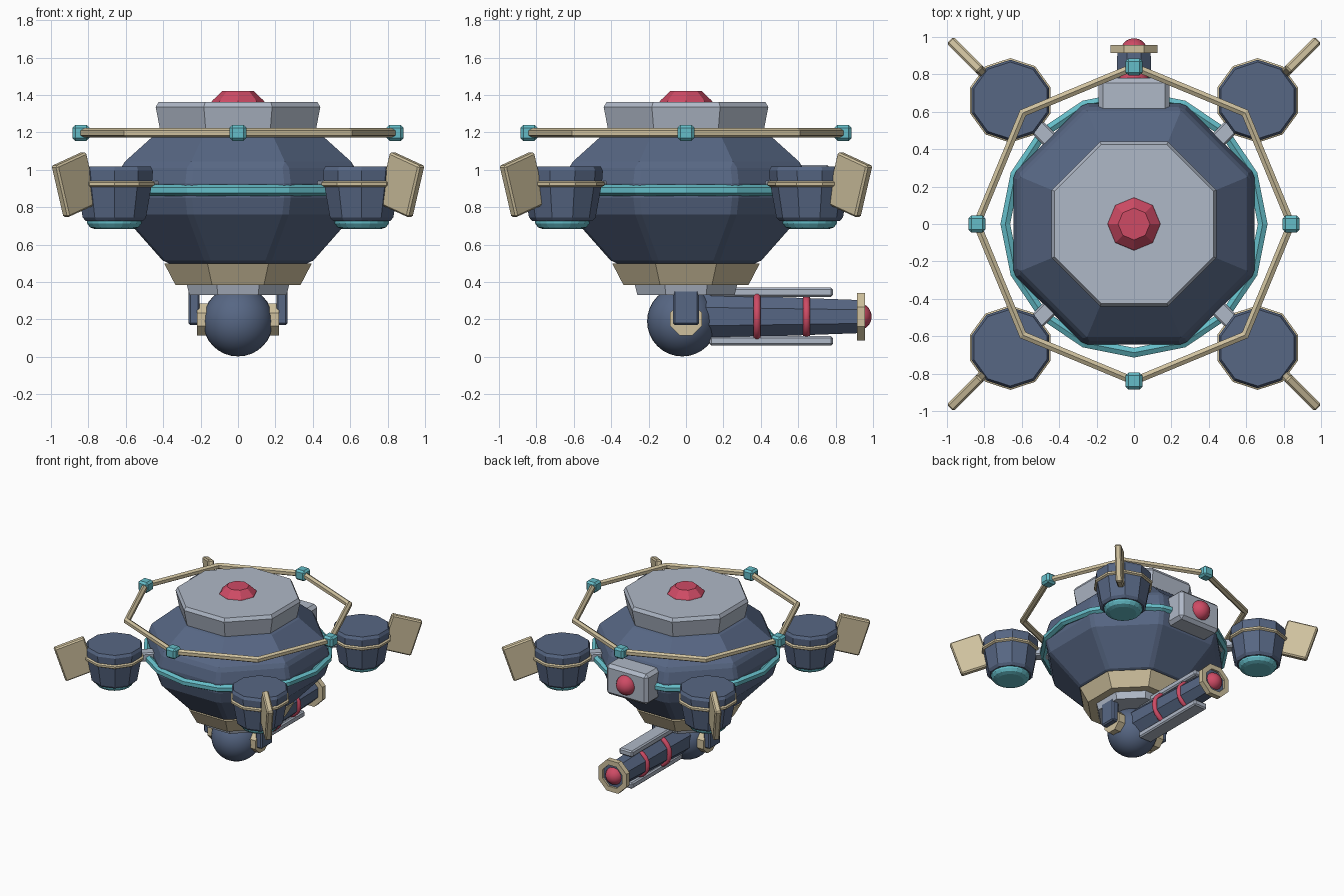
import bpy, bmesh, math
from mathutils import Matrix

cube = bpy.data.objects.get("Cube")
if cube:
    bpy.data.objects.remove(cube, do_unlink=True)


def material(name, rgb):
    m = bpy.data.materials.new(name)
    m.use_nodes = True
    m.diffuse_color = (*rgb, 1)
    m.node_tree.nodes["Principled BSDF"].inputs["Base Color"].default_value = (*rgb, 1)
    return m


NAVY = material("navy", (0.095, 0.135, 0.23))
GREY = material("pale_grey", (0.43, 0.48, 0.57))
TAN = material("sand", (0.62, 0.53, 0.34))
TEAL = material("teal", (0.13, 0.51, 0.58))
RED = material("crimson", (0.62, 0.07, 0.13))


def T(x, y, z):
    return Matrix.Translation((x, y, z))


def R(deg, axis):
    return Matrix.Rotation(math.radians(deg), 4, axis)


def finish(bm, name, mat, matrix, bevel=0, smooth=False):
    bmesh.ops.recalc_face_normals(bm, faces=bm.faces)
    mesh = bpy.data.meshes.new(name)
    bm.to_mesh(mesh)
    bm.free()
    mesh.materials.append(mat)
    ob = bpy.data.objects.new(name, mesh)
    bpy.context.collection.objects.link(ob)
    ob.matrix_world = matrix
    for p in mesh.polygons:
        p.use_smooth = smooth
    if bevel:
        b = ob.modifiers.new("bevel", 'BEVEL')
        b.width, b.segments, b.limit_method = bevel, 1, 'ANGLE'
    return ob


def lathe(name, mat, profile, sides=8, matrix=Matrix(), flat=True, bevel=0, turn=0, smooth=False):
    """Capped prism around z; flat=True measures radii to the flats, which face the axes."""
    bm = bmesh.new()
    grow = 1 / math.cos(math.pi / sides) if flat else 1
    start = math.pi / sides if flat else math.radians(turn)
    rings = []
    for r, z in profile:
        angles = [start + math.tau * i / sides for i in range(sides)]
        rings.append([bm.verts.new((r * grow * math.cos(a), r * grow * math.sin(a), z)) for a in angles])
    for lo, hi in zip(rings, rings[1:]):
        for i in range(sides):
            j = (i + 1) % sides
            bm.faces.new((lo[i], lo[j], hi[j], hi[i]))
    bm.faces.new(rings[0])
    bm.faces.new(rings[-1])
    return finish(bm, name, mat, matrix, bevel, smooth)


def torus(name, mat, major, minor, sides, matrix, tube=6, turn=0, smooth=False):
    bm = bmesh.new()
    grid = []
    for i in range(sides):
        a = math.tau * i / sides + math.radians(turn)
        row = []
        for k in range(tube):
            b = math.tau * (k + 0.5) / tube
            r = major + minor * math.cos(b)
            row.append(bm.verts.new((r * math.cos(a), r * math.sin(a), minor * math.sin(b))))
        grid.append(row)
    for i in range(sides):
        p, q = grid[i], grid[(i + 1) % sides]
        for k in range(tube):
            n = (k + 1) % tube
            bm.faces.new((p[k], q[k], q[n], p[n]))
    return finish(bm, name, mat, matrix, 0, smooth)


def box(name, mat, size, matrix, bevel=0.01):
    bm = bmesh.new()
    bmesh.ops.create_cube(bm, size=1, matrix=Matrix.Diagonal((*size, 1)))
    return finish(bm, name, mat, matrix, bevel)


def ball(name, mat, radius, matrix, u=32, v=16):
    bm = bmesh.new()
    bmesh.ops.create_uvsphere(bm, u_segments=u, v_segments=v, radius=radius)
    return finish(bm, name, mat, matrix, 0, True)


# Main hull, cap, top light and collars
lathe("hull", NAVY, [(0.39, 0.5), (0.62, 0.76), (0.645, 0.85), (0.645, 0.93),
                     (0.62, 1.03), (0.42, 1.21)], bevel=0.02)
lathe("top_cap", GREY, [(0.41, 1.18), (0.44, 1.335), (0.425, 1.362)])
lathe("top_light", RED, [(0.148, 1.35), (0.137, 1.37), (0.085, 1.42)], flat=False)
lathe("lower_collar", TAN, [(0.335, 0.385), (0.395, 0.5)])
lathe("neck", GREY, [(0.26, 0.33), (0.275, 0.39)])
torus("hull_band", TEAL, 0.688, 0.03, 16, T(0, 0, 0.89))

# Floating rail with corner nodes
torus("upper_rail", TAN, 0.84, 0.025, 8, T(0, 0, 1.197))
for a in range(0, 360, 90):
    box("rail_node", TEAL, (0.09, 0.09, 0.085), R(a, 'Z') @ T(0.84, 0, 1.197), 0.015)

# Four corner pods with strut and fin
for a in range(45, 360, 90):
    turn = R(a, 'Z')
    pod = turn @ T(0.935, 0, 0) @ R(-a, 'Z')
    lathe("pod_body", NAVY, [(0.16, 0.725), (0.178, 0.745), (0.212, 0.93), (0.217, 0.995),
                             (0.205, 1.017)], 10, pod, flat=False, turn=90)
    lathe("pod_thruster", TEAL, [(0.1, 0.682), (0.13, 0.692), (0.145, 0.712), (0.147, 0.74)],
          20, pod, flat=False)
    torus("pod_band", TAN, 0.212, 0.016, 10, pod @ T(0, 0, 0.925), turn=90)
    box("pod_strut", GREY, (0.24, 0.09, 0.07), turn @ T(0.68, 0, 0.905))
    box("pod_fin", TAN, (0.24, 0.05, 0.29), turn @ T(1.235, 0, 0.92) @ R(18, 'Y'))

# Rear sensor block
box("sensor_block", GREY, (0.38, 0.2, 0.25), T(0, 0.68, 0.9), 0.025)
ball("sensor_eye", RED, 0.08, T(0, 0.77, 0.9), 16, 10)

# Ball joint with fork arms and pivots
ball("ball_joint", NAVY, 0.188, T(0, -0.02, 0.19))
for s in (-1, 1):
    box("fork_arm", NAVY, (0.06, 0.14, 0.2), T(s * 0.235, 0, 0.27))
    lathe("pivot_disc", TAN, [(0.085, -0.03), (0.085, 0.03)], 8, T(s * 0.19, 0, 0.2) @ R(90, 'Y'))

# Cannon pointing backwards
gun = T(0, 0, 0.215) @ R(-90, 'X')
lathe("cannon_barrel", NAVY, [(0.12, 0.05), (0.115, 0.2), (0.088, 0.94)], 8, gun)
for y, r in ((0.38, 0.117), (0.645, 0.1)):
    torus("cannon_ring", RED, r, 0.02, 20, gun @ T(0, 0, y), 8, smooth=True)
torus("muzzle_ring", TAN, 0.116, 0.03, 8, gun @ T(0, 0, 0.935), 4, turn=22.5)
ball("muzzle_light", RED, 0.073, gun @ T(0, 0, 0.92), 16, 10)
for s in (-1, 1):
    box("cannon_rail", GREY, (0.12, 0.66, 0.05), T(0, 0.455, 0.215 + s * 0.13))
